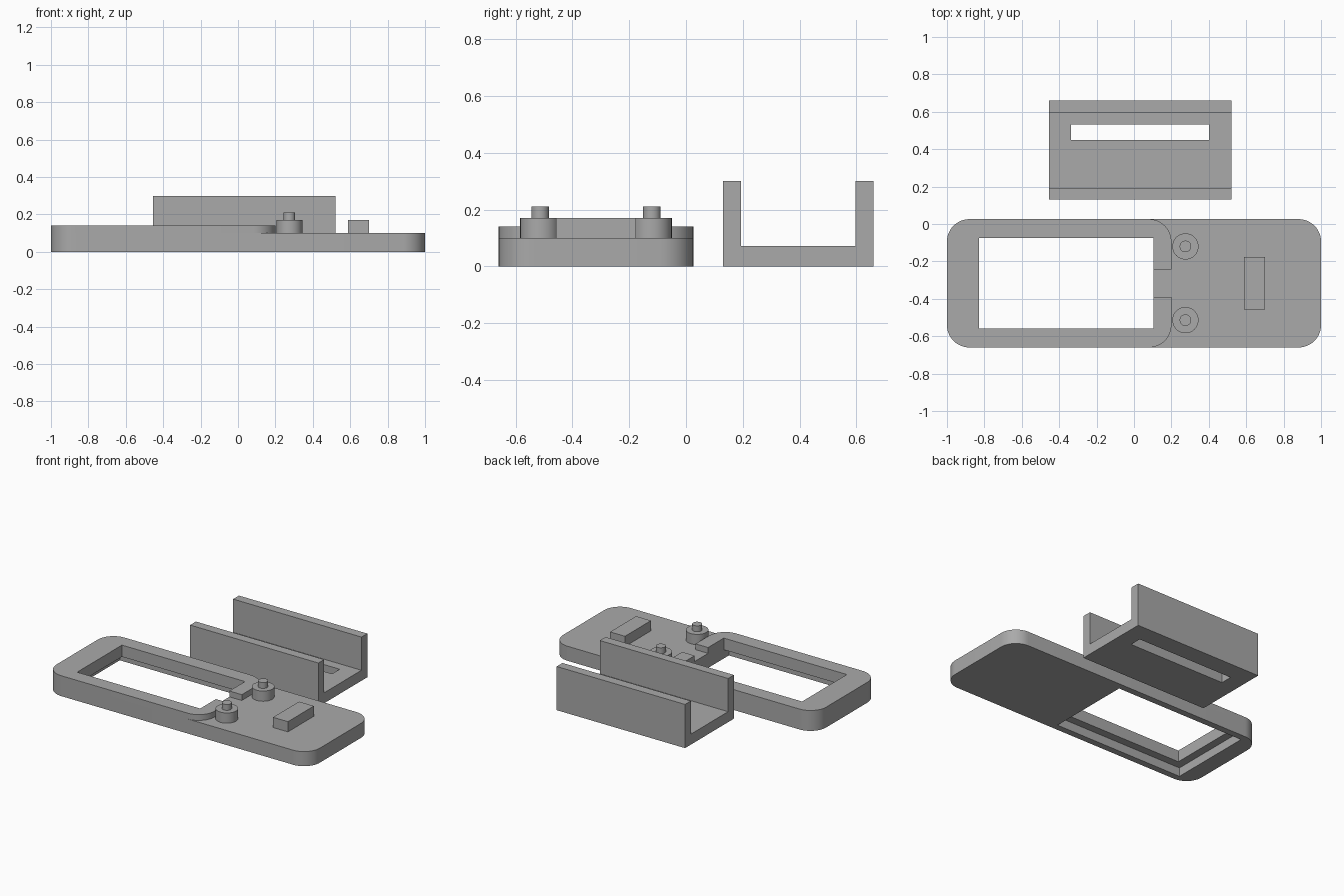
import bpy, bmesh, math

if "Cube" in bpy.data.objects:
    bpy.data.objects.remove(bpy.data.objects["Cube"], do_unlink=True)

grey = bpy.data.materials.new("plain grey")
grey.use_nodes = True
colour = (0.4, 0.4, 0.4, 1)
grey.diffuse_color = colour
grey.node_tree.nodes["Principled BSDF"].inputs["Base Color"].default_value = colour


def prism(name, outline, z0, z1):
    """Extrude an xy outline from z0 to z1."""
    bm = bmesh.new()
    face = bm.faces.new([bm.verts.new((x, y, z0)) for x, y in outline])
    top = bmesh.ops.extrude_face_region(bm, geom=[face])["geom"]
    moved = [v for v in top if isinstance(v, bmesh.types.BMVert)]
    bmesh.ops.translate(bm, verts=moved, vec=(0, 0, z1 - z0))
    bmesh.ops.recalc_face_normals(bm, faces=bm.faces)
    mesh = bpy.data.meshes.new(name)
    bm.to_mesh(mesh)
    bm.free()
    mesh.materials.append(grey)
    obj = bpy.data.objects.new(name, mesh)
    bpy.context.collection.objects.link(obj)
    return obj


def rect(x0, x1, y0, y1):
    return [(x0, y0), (x1, y0), (x1, y1), (x0, y1)]


def rounded(x0, x1, y0, y1, r, steps=12):
    pts = []
    centres = [(x1 - r, y1 - r), (x0 + r, y1 - r), (x0 + r, y0 + r), (x1 - r, y0 + r)]
    for corner, (cx, cy) in enumerate(centres):
        for i in range(steps + 1):
            a = (corner + i / steps) * math.pi / 2
            pts.append((cx + r * math.cos(a), cy + r * math.sin(a)))
    return pts


def circle(cx, cy, r, sides=40):
    angles = [i * math.tau / sides for i in range(sides)]
    return [(cx + r * math.cos(a), cy + r * math.sin(a)) for a in angles]


def activate(obj):
    bpy.ops.object.select_all(action='DESELECT')
    obj.select_set(True)
    bpy.context.view_layer.objects.active = obj


def cut(obj, outline, z0, z1):
    cutter = prism("cutter", outline, z0, z1)
    cutter.hide_render = True
    mod = obj.modifiers.new("cut", 'BOOLEAN')
    mod.operation = 'DIFFERENCE'
    mod.solver = 'EXACT'
    mod.object = cutter
    activate(obj)
    bpy.ops.object.modifier_apply(modifier=mod.name)
    bpy.data.objects.remove(cutter, do_unlink=True)


def smooth(obj):
    activate(obj)
    bpy.ops.object.shade_smooth_by_angle(angle=math.radians(30))


FRONT, BACK, MID = -0.66, 0.026, -0.317
DECK, RIM_TOP = 0.1, 0.14
WIN_X0, WIN_X1, WIN_HALF, LIP = -0.83, 0.105, 0.243, 0.055
window = rect(WIN_X0, WIN_X1, MID - WIN_HALF, MID + WIN_HALF)

# Base plate with a window and a wider recess underneath it
base = prism("base_plate", rounded(-1, 1, FRONT, BACK, 0.12), 0, DECK)
cut(base, window, -0.1, 0.3)
cut(base, rect(WIN_X0 - LIP, WIN_X1, MID - WIN_HALF - LIP, MID + WIN_HALF + LIP), -0.1, 0.06)
smooth(base)

# Raised rim around the window, open at its inner end
rim = prism("raised_rim", rounded(-1, 0.2, FRONT, BACK, 0.12), DECK, RIM_TOP)
cut(rim, window, 0, 0.3)
cut(rim, rect(0.05, 0.3, MID - 0.073, MID + 0.073), 0, 0.3)
smooth(rim)

# Mounting posts with pins
for side, sign in (("front", -1), ("back", 1)):
    y = MID + sign * 0.197
    smooth(prism(side + "_post", circle(0.275, y, 0.07), DECK, 0.17))
    smooth(prism(side + "_pin", circle(0.275, y, 0.031), 0.17, 0.21))

# Small stop block
prism("stop_block", rect(0.587, 0.7, MID - 0.141, MID + 0.141), DECK, 0.17)

# Separate channel bracket with a slotted floor
bracket = prism("channel_bracket", rect(-0.455, 0.52, 0.13, 0.66), 0, 0.3)
cut(bracket, rect(-0.6, 0.6, 0.193, 0.597), 0.072, 0.5)
cut(bracket, rect(-0.338, 0.4, 0.449, 0.532), -0.1, 0.2)
